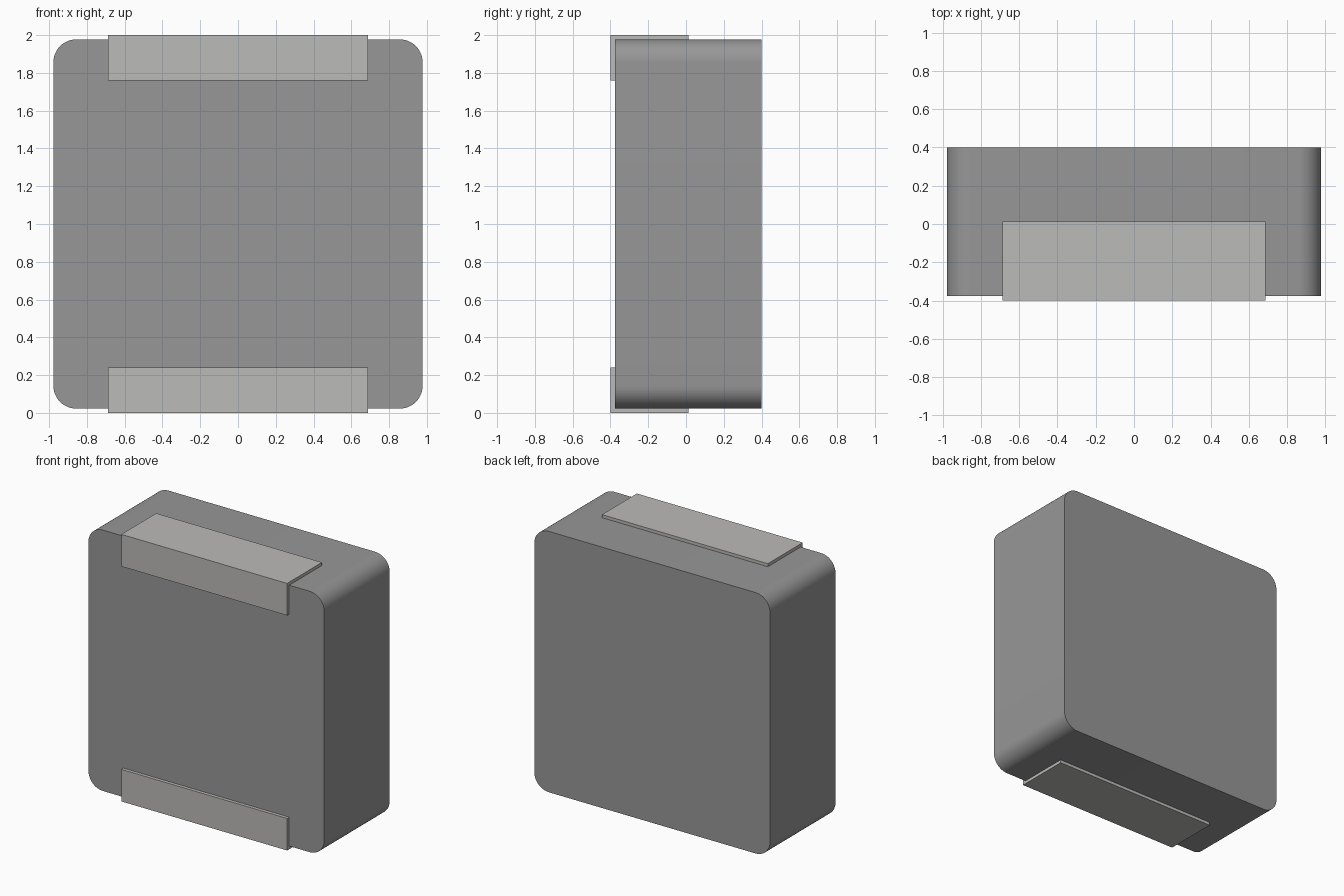
import bpy
import bmesh
from math import cos, sin, pi, radians

cube = bpy.data.objects.get("Cube")
if cube:
    bpy.data.objects.remove(cube, do_unlink=True)


def material(name, colour):
    mat = bpy.data.materials.new(name)
    mat.use_nodes = True
    mat.diffuse_color = colour
    mat.node_tree.nodes["Principled BSDF"].inputs["Base Color"].default_value = colour
    return mat


def extrude_profile(name, points, axis, start, end, mat):
    """Extrude a closed outline along x or y between start and end."""
    bm = bmesh.new()
    place = (lambda p: (start, *p)) if axis == "x" else (lambda p: (p[0], start, p[1]))
    face = bm.faces.new([bm.verts.new(place(p)) for p in points])
    result = bmesh.ops.extrude_face_region(bm, geom=[face])
    moved = [v for v in result["geom"] if isinstance(v, bmesh.types.BMVert)]
    offset = (end - start, 0, 0) if axis == "x" else (0, end - start, 0)
    bmesh.ops.translate(bm, verts=moved, vec=offset)
    bmesh.ops.recalc_face_normals(bm, faces=bm.faces)
    mesh = bpy.data.meshes.new(name)
    bm.to_mesh(mesh)
    bm.free()
    mesh.materials.append(mat)
    obj = bpy.data.objects.new(name, mesh)
    bpy.context.collection.objects.link(obj)
    return obj


grey = material("body grey", (0.31, 0.31, 0.31, 1))
silver = material("terminal silver", (0.50, 0.495, 0.485, 1))

# Block with four rounded corners seen from the front
HALF, RADIUS, STEPS = 0.977, 0.12, 12
MIDDLE = 1.0
outline = []
for corner, (sx, sz) in enumerate([(1, 1), (-1, 1), (-1, -1), (1, -1)]):
    for i in range(STEPS + 1):
        a = (corner + i / STEPS) * pi / 2
        outline.append((sx * (HALF - RADIUS) + RADIUS * cos(a),
                        MIDDLE + sz * (HALF - RADIUS) + RADIUS * sin(a)))
body = extrude_profile("body", outline, "y", -0.375, 0.4, grey)
bpy.context.view_layer.objects.active = body
body.select_set(True)
bpy.ops.object.shade_smooth_by_angle(angle=radians(30))

# L-shaped terminals wrapped round the front edge, mirrored top and bottom
bracket = [(-0.4, 1.0), (0.013, 1.0), (0.013, 0.977),
           (-0.375, 0.977), (-0.375, 0.76), (-0.4, 0.76)]
for name, side in (("top_terminal", 1), ("bottom_terminal", -1)):
    profile = [(y, MIDDLE + side * z) for y, z in bracket]
    extrude_profile(name, profile, "x", -0.687, 0.687, silver)
